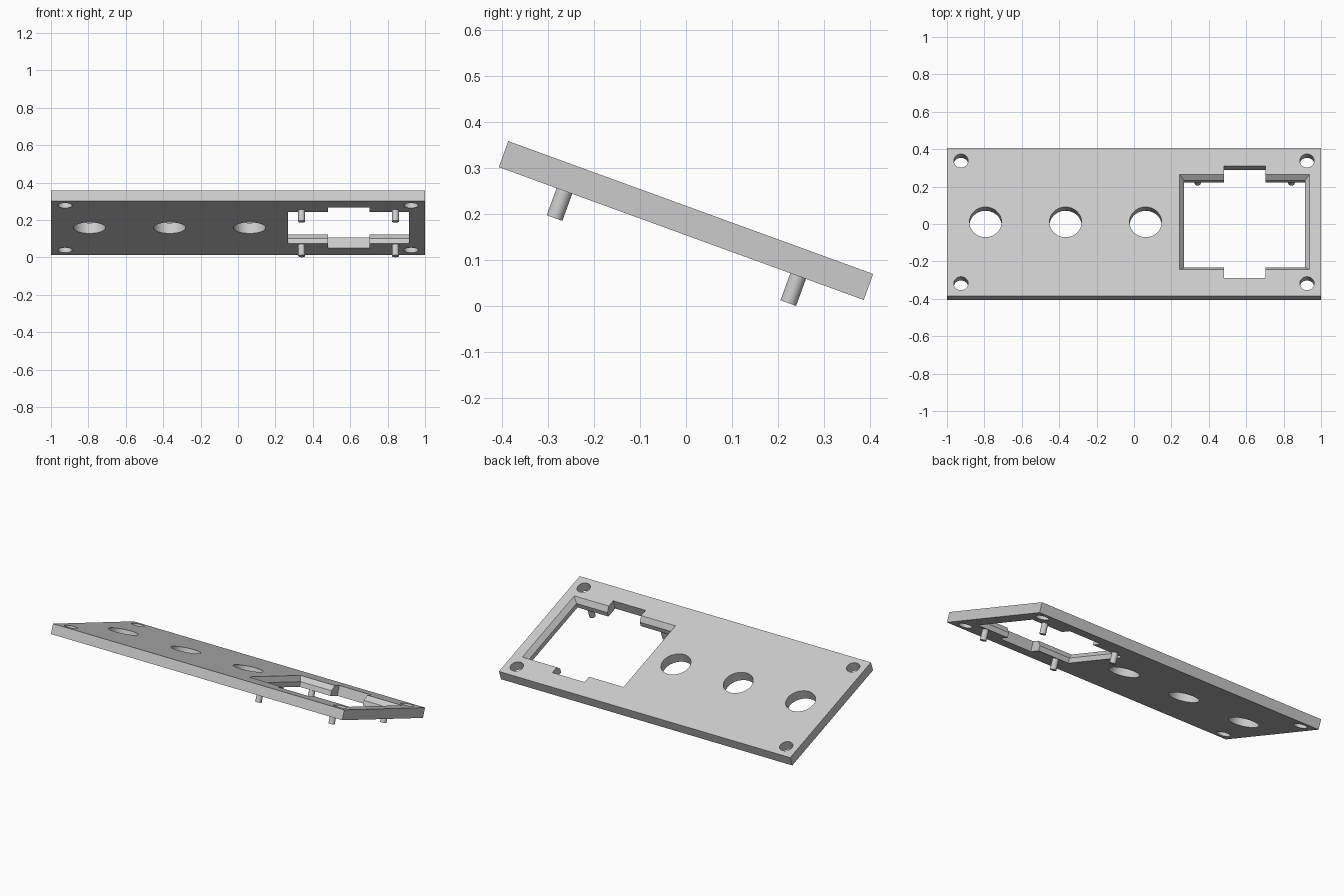
import bpy
import bmesh
from math import radians
from mathutils import Matrix, Vector

cube = bpy.data.objects.get("Cube")
if cube:
    bpy.data.objects.remove(cube, do_unlink=True)

# Plate frame: built flat, then tilted down towards the back
LENGTH, DEPTH, THICK = 2.0, 0.843, 0.06
TILT = Matrix.Translation((0, 0, 0.186)) @ Matrix.Rotation(radians(-20), 4, 'X')
WINDOW_X = 0.591

grey = bpy.data.materials.new("light_grey")
grey.use_nodes = True
grey.diffuse_color = (0.6, 0.6, 0.6, 1)
grey.node_tree.nodes["Principled BSDF"].inputs["Base Color"].default_value = (0.6, 0.6, 0.6, 1)


def finish(name, bm):
    bmesh.ops.recalc_face_normals(bm, faces=bm.faces)
    mesh = bpy.data.meshes.new(name)
    bm.to_mesh(mesh)
    bm.free()
    mesh.materials.append(grey)
    obj = bpy.data.objects.new(name, mesh)
    bpy.context.collection.objects.link(obj)
    return obj


def box(name, centre, size, top_grow=0.0):
    """Box whose top face may be wider than its base."""
    bm = bmesh.new()
    bmesh.ops.create_cube(bm, size=1)
    for v in bm.verts:
        grow = 2 * top_grow if v.co.z > 0 else 0
        scale = Vector((size[0] + grow, size[1] + grow, size[2]))
        v.co = v.co * scale + Vector(centre)
    return finish(name, bm)


def cylinder(name, centre, radius, height, sides=48):
    bm = bmesh.new()
    bmesh.ops.create_cone(bm, cap_ends=True, segments=sides, radius1=radius,
                          radius2=radius, depth=height,
                          matrix=Matrix.Translation(centre))
    return finish(name, bm)


def select_only(obj):
    bpy.ops.object.select_all(action='DESELECT')
    obj.select_set(True)
    bpy.context.view_layer.objects.active = obj


def cut(target, cutter):
    cutter.hide_render = True
    mod = target.modifiers.new("cut", 'BOOLEAN')
    mod.operation = 'DIFFERENCE'
    mod.solver = 'EXACT'
    mod.object = cutter
    select_only(target)
    bpy.ops.object.modifier_apply(modifier=mod.name)
    bpy.data.objects.remove(cutter, do_unlink=True)


panel = box("panel", (0, 0, 0), (LENGTH, DEPTH, THICK))

# Three large control holes
for x in (-0.794, -0.366, 0.062):
    cut(panel, cylinder("control_hole", (x, 0, 0), 0.086, 0.2, 64))

# Four corner screw holes
for x in (-0.925, 0.925):
    for y in (-0.349, 0.349):
        cut(panel, cylinder("screw_hole", (x, y, 0), 0.0385, 0.2))

# Display window, its bevelled upper rim and the through notches
cut(panel, box("window", (WINDOW_X, 0, 0), (0.647, 0.494, 0.2)))
cut(panel, box("window_bevel", (WINDOW_X, 0, 0.025), (0.631, 0.478, 0.07), 0.056))
cut(panel, box("notches", (WINDOW_X, 0, 0), (0.222, 0.636, 0.2)))

# Mounting pins on the underside around the window
parts = [panel]
for side, x in (("right", 0.34), ("left", 0.842)):
    for end, y in (("front", -0.27), ("back", 0.27)):
        parts.append(cylinder(f"{end}_{side}_pin", (x, y, -0.059), 0.018, 0.067, 32))

# Tilt everything and smooth only the round walls
for obj in parts:
    obj.data.transform(TILT)
    select_only(obj)
    bpy.ops.object.shade_smooth_by_angle(angle=radians(25))
